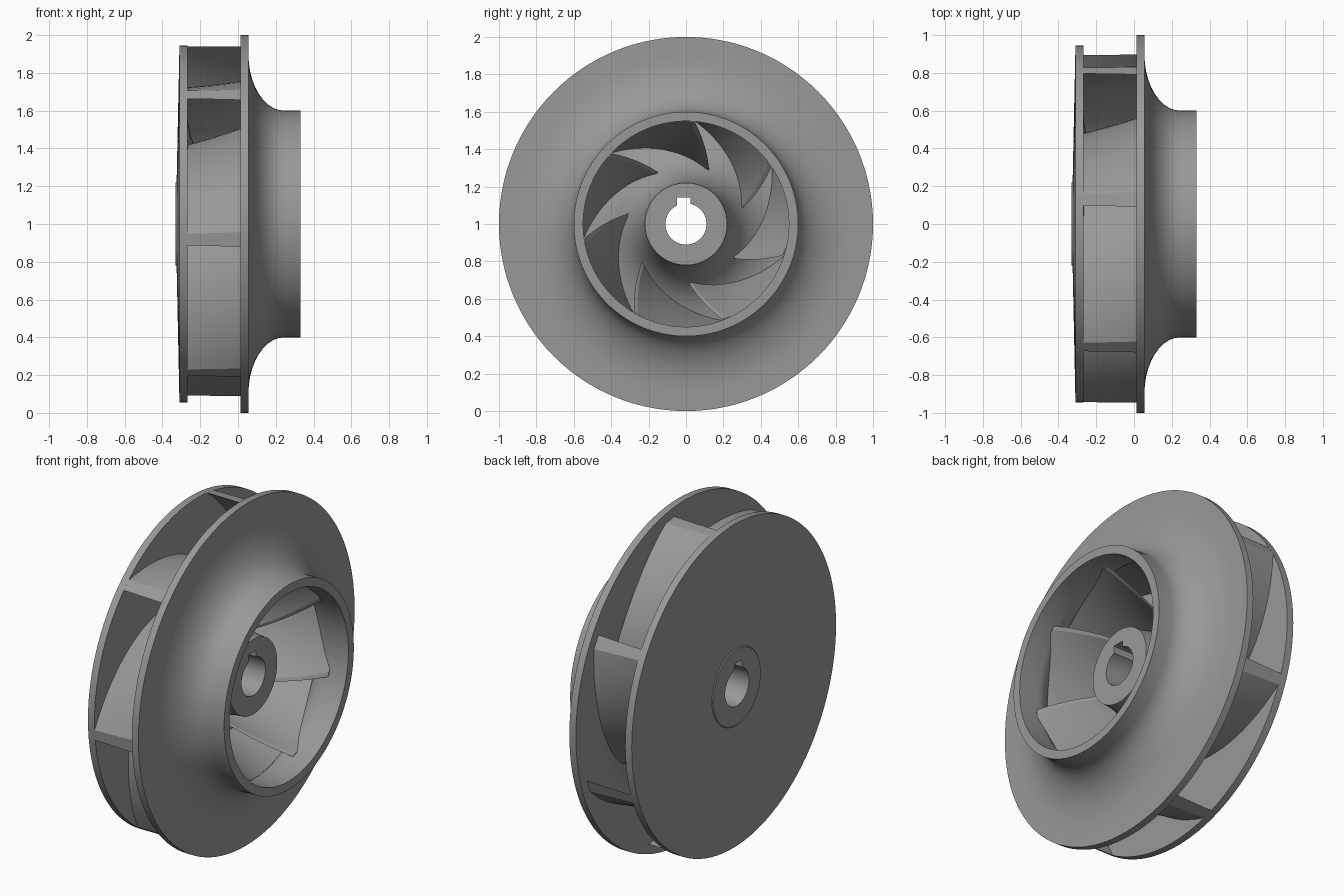
import bpy, bmesh, math

if "Cube" in bpy.data.objects:
    bpy.data.objects.remove(bpy.data.objects["Cube"])

VANES = 7
TIP_R = 0.945
TRAIL = math.radians(185)

metal = bpy.data.materials.new("dark_metal")
metal.diffuse_color = (0.317, 0.317, 0.317, 1)
metal.use_nodes = True
metal.node_tree.nodes["Principled BSDF"].inputs["Base Color"].default_value = metal.diffuse_color


def finish(name, bm):
    bmesh.ops.recalc_face_normals(bm, faces=bm.faces)
    mesh = bpy.data.meshes.new(name)
    bm.to_mesh(mesh)
    bm.free()
    mesh.materials.append(metal)
    obj = bpy.data.objects.new(name, mesh)
    obj.location = (0, 0, 1)
    bpy.context.collection.objects.link(obj)
    return obj


def smooth(obj, angle=30):
    bpy.ops.object.select_all(action='DESELECT')
    obj.select_set(True)
    bpy.context.view_layer.objects.active = obj
    bpy.ops.object.shade_smooth_by_angle(angle=math.radians(angle))


def revolve(name, profile, steps=112):
    """Spin a closed (x, radius) profile around the x axis."""
    bm = bmesh.new()
    rings = []
    for i in range(steps):
        a = 2 * math.pi * i / steps
        rings.append([bm.verts.new((x, r * math.cos(a), r * math.sin(a))) for x, r in profile])
    n = len(profile)
    for i in range(steps):
        p, q = rings[i], rings[(i + 1) % steps]
        for j in range(n):
            k = (j + 1) % n
            bm.faces.new((p[j], p[k], q[k], q[j]))
    return finish(name, bm)


def flare(cx, cr, n=10):
    """Quarter ellipse from the eye tube out to the flat shroud rim."""
    angles = [math.pi / 2 * i / n for i in range(n + 1)]
    return [(cx - 0.19 * math.sin(a), cr - 0.3 * math.cos(a)) for a in angles]


# Front shroud with the inlet eye
shroud = revolve("front_shroud",
                 [(0.33, 0.55), (0.33, 0.60)] + flare(0.245, 0.90) + [(0.055, 1.0), (0.013, 1.0)]
                 + flare(0.203, 0.85)[::-1])
smooth(shroud)

# Back plate with the flared hub and bore
hub = revolve("back_plate_and_hub",
              [(-0.33, 0.11), (-0.33, 0.22), (-0.325, 0.225), (-0.31, TIP_R), (-0.268, TIP_R),
               (-0.268, 0.62), (-0.264, 0.54), (-0.25, 0.465), (-0.225, 0.40), (-0.19, 0.345),
               (-0.14, 0.298), (-0.08, 0.262), (-0.01, 0.235), (0.05, 0.223), (0.10, 0.22),
               (0.10, 0.11)])

# Keyway cut through the bore
bm = bmesh.new()
bmesh.ops.create_cube(bm, size=1)
bmesh.ops.scale(bm, vec=(1.0, 0.07, 0.08), verts=bm.verts)
bmesh.ops.translate(bm, vec=(0, -0.012, 0.102), verts=bm.verts)
cutter = finish("keyway_cutter", bm)
cutter.hide_render = True
mod = hub.modifiers.new("keyway", 'BOOLEAN')
mod.operation = 'DIFFERENCE'
mod.solver = 'EXACT'
mod.object = cutter
bpy.context.view_layer.objects.active = hub
bpy.ops.object.modifier_apply(modifier=mod.name)
bpy.data.objects.remove(cutter)
smooth(hub)


# Twisted spiral vane
def vane_point(u, x):
    lead = math.radians(68 + 47.5 * (x + 0.165))
    theta = lead + u * (TRAIL - lead)
    pitch = 0.45 - 0.593 * x
    return theta, TIP_R * math.exp(-pitch * (TRAIL - theta)), pitch


def shroud_x(u):
    """Where the vane meets the middle of the shroud wall."""
    lo, hi = 0.03, 0.22
    for _ in range(30):
        x = (lo + hi) / 2
        s = (0.22 - x) / 0.19
        wall = 0.875 - 0.3 * math.sqrt(max(0, 1 - s * s))
        if vane_point(u, x)[1] > wall:
            hi = x
        else:
            lo = x
    return lo


NU, NV = 32, 10
bm = bmesh.new()
sides = []
for sign in (-1, 1):
    grid = []
    for i in range(NU + 1):
        u = i / NU
        top = shroud_x(u)
        row = []
        for j in range(NV + 1):
            x = -0.285 + (top + 0.285) * j / NV
            theta, r, pitch = vane_point(u, x)
            half = 0.004 + 0.012 * u
            theta += sign * half / (r * math.sin(math.atan(pitch)))
            row.append(bm.verts.new((x, r * math.cos(theta), r * math.sin(theta))))
        grid.append(row)
    sides.append(grid)
    for i in range(NU):
        for j in range(NV):
            bm.faces.new((grid[i][j], grid[i + 1][j], grid[i + 1][j + 1], grid[i][j + 1]))
a, b = sides
for i in range(NU):
    for j in (0, NV):
        bm.faces.new((a[i][j], a[i + 1][j], b[i + 1][j], b[i][j]))
for j in range(NV):
    for i in (0, NU):
        bm.faces.new((a[i][j], a[i][j + 1], b[i][j + 1], b[i][j]))
vane = finish("vane_1", bm)
smooth(vane, 14)

# Repeat the vane around the axis
for k in range(1, VANES):
    copy = bpy.data.objects.new(f"vane_{k + 1}", vane.data)
    copy.location = vane.location
    copy.rotation_euler.x = 2 * math.pi * k / VANES
    bpy.context.collection.objects.link(copy)
